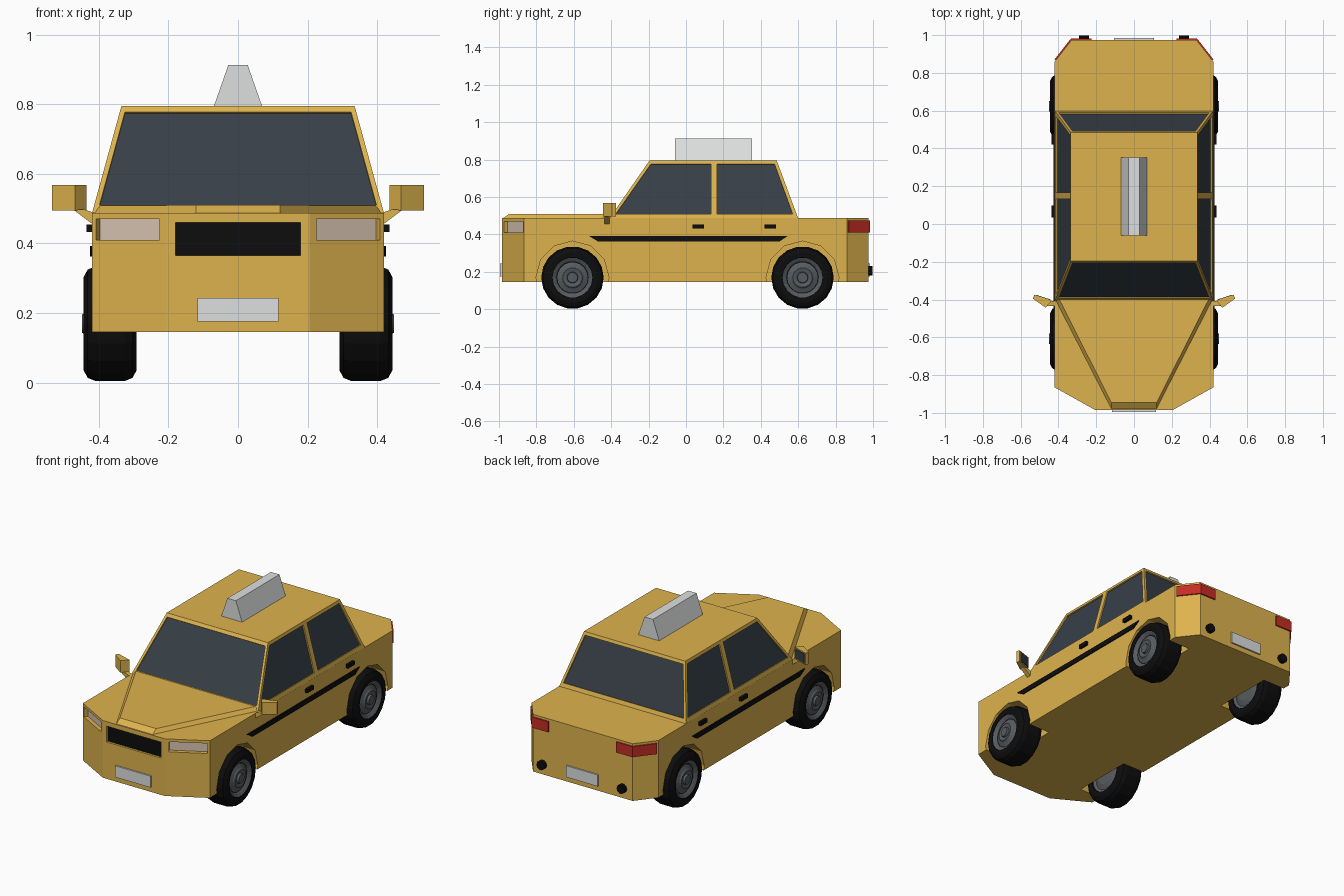
import bpy, bmesh, math
from mathutils import Vector

if "Cube" in bpy.data.objects:
    bpy.data.objects.remove(bpy.data.objects["Cube"])


def material(name, r, g, b):
    m = bpy.data.materials.new(name)
    m.diffuse_color = (r, g, b, 1)
    m.use_nodes = True
    m.node_tree.nodes["Principled BSDF"].inputs["Base Color"].default_value = m.diffuse_color
    return m


GOLD = material("gold paint", 0.73, 0.45, 0.075)
GLASS = material("dark glass", 0.038, 0.05, 0.063)
BLACK = material("black rubber", 0.004, 0.004, 0.004)
RIM = material("grey metal", 0.095, 0.105, 0.115)
WHITE = material("pale grey", 0.72, 0.745, 0.735)
LAMP = material("lamp glass", 0.69, 0.55, 0.45)
RED = material("red lamp", 0.56, 0.026, 0.018)


def mesh(name, verts, faces, mat):
    bm = bmesh.new()
    vs = [bm.verts.new(v) for v in verts]
    for f in faces:
        bm.faces.new([vs[i] for i in f])
    bmesh.ops.recalc_face_normals(bm, faces=bm.faces)
    me = bpy.data.meshes.new(name)
    bm.to_mesh(me)
    bm.free()
    me.materials.append(mat)
    ob = bpy.data.objects.new(name, me)
    bpy.context.collection.objects.link(ob)
    return ob


def loft(name, a, b, mat):
    """Closed solid between two matching outlines."""
    n = len(a)
    faces = [range(n), range(n, 2 * n)]
    faces += [(i, (i + 1) % n, n + (i + 1) % n, n + i) for i in range(n)]
    return mesh(name, list(a) + list(b), faces, mat)


def plate(name, pts, normal, lo, hi, mat):
    n = Vector(normal).normalized()
    return loft(name, [Vector(p) + n * lo for p in pts], [Vector(p) + n * hi for p in pts], mat)


def cut(target, cutter):
    mod = target.modifiers.new("cut", 'BOOLEAN')
    mod.operation, mod.solver, mod.object = 'DIFFERENCE', 'EXACT', cutter
    bpy.context.view_layer.objects.active = target
    bpy.ops.object.modifier_apply(modifier=mod.name)
    bpy.data.objects.remove(cutter)


def recess(name, target, pts, normal, depth, mat):
    """Sunken panel: cut a pocket and put a coloured plate on its floor."""
    cut(target, plate("cutter", pts, normal, -depth, 0.02, GOLD))
    plate(name, pts, normal, -depth - 0.003, -depth + 0.002, mat)


def lathe(name, profile, cy, cz, mat, seg=16):
    """Closed turning of (x, r) points about an axis along x."""
    verts, faces = [], []
    for x, r in profile:
        for k in range(seg):
            t = 2 * math.pi * k / seg
            verts.append((x, cy + r * math.cos(t), cz + r * math.sin(t)))
    for i in range(len(profile) - 1):
        for k in range(seg):
            j = (k + 1) % seg
            faces.append((i * seg + k, i * seg + j, (i + 1) * seg + j, (i + 1) * seg + k))
    faces += [range(seg), range(len(verts) - seg, len(verts))]
    return mesh(name, verts, faces, mat)


def rect_x(x0, x1, z0, z1, y):
    return [(x0, y, z0), (x1, y, z0), (x1, y, z1), (x0, y, z1)]


# Lower body with chamfered corners
BOT, DECK, ROOF = 0.145, 0.487, 0.795
half = [(0.205, -0.985), (0.42, -0.865), (0.42, 0.86), (0.33, 0.975)]
outline = half + [(-x, y) for x, y in reversed(half)]
body = loft("body", [(x, y, BOT) for x, y in outline], [(x, y, DECK) for x, y in outline], GOLD)

# Raised bonnet panel
loft("bonnet",
     [(-0.12, -0.985, 0.482), (0.12, -0.985, 0.482), (0.42, -0.4, 0.482), (-0.42, -0.4, 0.482)],
     [(-0.12, -0.945, 0.51), (0.12, -0.945, 0.51), (0.395, -0.4, 0.508), (-0.395, -0.4, 0.508)], GOLD)

# Cabin
cabin = loft("cabin",
             [(-0.42, -0.41, 0.485), (0.42, -0.41, 0.485), (0.42, 0.6, 0.485), (-0.42, 0.6, 0.485)],
             [(-0.335, -0.195, ROOF), (0.335, -0.195, ROOF), (0.335, 0.485, ROOF), (-0.335, 0.485, ROOF)],
             GOLD)


def front_y(z): return -0.41 + (z - 0.485) * 0.215 / 0.31
def back_y(z): return 0.6 - (z - 0.485) * 0.115 / 0.31
def side_x(z): return 0.42 - (z - 0.485) * 0.085 / 0.31


# Windscreen and rear window
LO, HI = 0.51, 0.777
for name, fy, nrm in (("windscreen", front_y, (0, -0.31, 0.215)), ("rear_window", back_y, (0, 0.31, 0.115))):
    pts = [(-0.398, fy(LO), LO), (0.398, fy(LO), LO), (0.325, fy(HI), HI), (-0.325, fy(HI), HI)]
    recess(name, cabin, pts, nrm, 0.01, GLASS)

WHEEL_Z = 0.169
for s, tag in ((1, "right"), (-1, "left")):
    # Side windows
    for name, ys in (("front_window", (-0.375, 0.133, 0.133, -0.187)),
                     ("back_window", (0.167, 0.57, 0.473, 0.167))):
        pts = [(s * side_x(z), y, z) for y, z in zip(ys, (LO, LO, HI, HI))]
        recess(f"{name}_{tag}", cabin, pts, (s * 0.31, 0, 0.085), 0.01, GLASS)

    # Headlights sunk into the front corner faces
    def corner(x): return -0.985 + (x - 0.205) * 0.12 / 0.215
    pts = [(s * x, corner(x), z) for x, z in ((0.225, 0.41), (0.408, 0.41), (0.408, 0.47), (0.225, 0.47))]
    recess(f"headlight_{tag}", body, pts, (s * 0.12, -0.215, 0), 0.025, LAMP)

    # Tail lights wrapping the rear corners
    foot = [(0.225, 0.983), (0.333, 0.983), (0.42, 0.872), (0.412, 0.862), (0.325, 0.965), (0.225, 0.965)]
    loft(f"tail_light_{tag}", [(s * x, y, 0.41) for x, y in foot], [(s * x, y, 0.473) for x, y in foot], RED)

    # Side stripe and door handles
    loft_pts = [(s * 0.418, y, z) for y, z in ((-0.52, 0.392), (-0.47, 0.362), (0.5, 0.362), (0.545, 0.392))]
    plate(f"side_stripe_{tag}", loft_pts, (s, 0, 0), 0, 0.008, BLACK)
    for i, y in enumerate((0.035, 0.42)):
        pts = [(s * 0.418, y + a, z) for a, z in ((0, 0.432), (0.062, 0.432), (0.062, 0.454), (0, 0.454))]
        plate(f"door_handle_{tag}_{i + 1}", pts, (s, 0, 0), 0, 0.018, BLACK)

    # Wing mirror: shell, glass and arm
    top = [(0.435, -0.405), (0.468, -0.443), (0.535, -0.395), (0.528, -0.375)]
    loft(f"mirror_shell_{tag}", [(s * x, y, 0.495) for x, y in top], [(s * x, y, 0.567) for x, y in top], GOLD)
    pts = [(s * 0.443, -0.4024, 0.502), (s * 0.52, -0.3776, 0.502),
           (s * 0.52, -0.3776, 0.56), (s * 0.443, -0.4024, 0.56)]
    plate(f"mirror_glass_{tag}", pts, (-s * 0.03, 0.093, 0), -0.002, 0.003, GLASS)
    arm = [(0.41, 0.487), (0.418, 0.455), (0.474, 0.497), (0.442, 0.497)]
    loft(f"mirror_arm_{tag}", [(s * x, -0.435, z) for x, z in arm], [(s * x, -0.408, z) for x, z in arm], GOLD)

    # Exhaust pipe
    ring = [(s * 0.265 + 0.027 * math.cos(k * math.pi / 5), 0.0, 0.205 + 0.027 * math.sin(k * math.pi / 5))
            for k in range(10)]
    plate(f"exhaust_{tag}", ring, (0, 1, 0), 0.96, 0.997, BLACK)

    # Wheel wells, tyres and rims
    for cy, end in ((-0.607, "front"), (0.623, "back")):
        cut(body, lathe("cutter", [(s * 0.275, 0.195), (s * 0.5, 0.195)], cy, WHEEL_Z, GOLD, 12))
        tyre = [(0.31, 0.1), (0.293, 0.108), (0.291, 0.135), (0.303, 0.158), (0.325, 0.167),
                (0.41, 0.167), (0.432, 0.158), (0.444, 0.135), (0.443, 0.108), (0.425, 0.1)]
        lathe(f"tyre_{end}_{tag}", [(s * x, r) for x, r in tyre], cy, WHEEL_Z, BLACK, 18)
        rim = [(0.296, 0.06), (0.306, 0.09), (0.296, 0.108), (0.441, 0.108), (0.43, 0.09), (0.424, 0.084),
               (0.434, 0.06), (0.442, 0.052), (0.436, 0.03), (0.449, 0.027)]
        lathe(f"rim_{end}_{tag}", [(s * x, r) for x, r in rim], cy, WHEEL_Z, RIM, 18)

# Grille and number plates
recess("grille", body, rect_x(-0.18, 0.18, 0.365, 0.46, -0.985), (0, -1, 0), 0.015, BLACK)
plate("front_plate", rect_x(-0.117, 0.117, 0.175, 0.243, -0.985), (0, -1, 0), -0.004, 0.009, WHITE)
plate("rear_plate", rect_x(-0.105, 0.105, 0.175, 0.243, 0.975), (0, 1, 0), -0.004, 0.009, WHITE)

# Roof sign
sign = [(-0.07, 0.792), (0.07, 0.792), (0.028, 0.912), (-0.028, 0.912)]
loft("roof_sign", [(x, -0.06, z) for x, z in sign], [(x, 0.352, z) for x, z in sign], WHITE)
